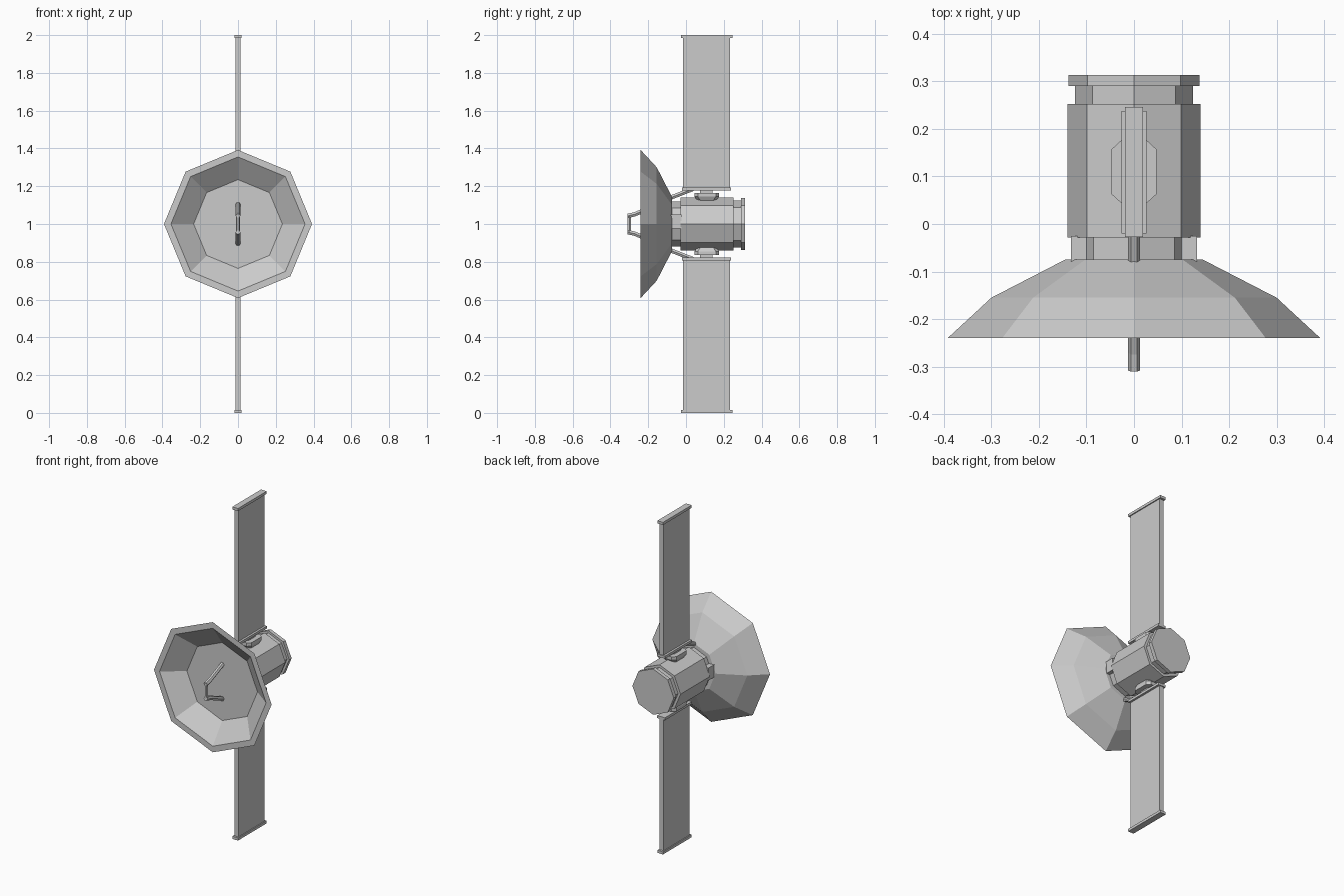
import bpy, bmesh, math
from mathutils import Vector

if "Cube" in bpy.data.objects:
    bpy.data.objects.remove(bpy.data.objects["Cube"])

CZ = 1.0  # height of the satellite's long axis


def finish(name, bm):
    bmesh.ops.recalc_face_normals(bm, faces=bm.faces)
    mesh = bpy.data.meshes.new(name)
    bm.to_mesh(mesh)
    bm.free()
    ob = bpy.data.objects.new(name, mesh)
    bpy.context.collection.objects.link(ob)
    return ob


def loft(name, rings):
    """Skin equal-length rings and cap both ends."""
    bm = bmesh.new()
    loops = [[bm.verts.new(p) for p in ring] for ring in rings]
    n = len(loops[0])
    for a, b in zip(loops, loops[1:]):
        for i in range(n):
            j = (i + 1) % n
            bm.faces.new((a[i], a[j], b[j], b[i]))
    bm.faces.new(loops[0])
    bm.faces.new(loops[-1])
    return finish(name, bm)


def lathe(name, profile, sides=8):
    """Octagonal solid about the y axis from (y, radius) points."""
    turn = 2 * math.pi / sides
    return loft(name, [[(r * math.cos(i * turn), y, CZ + r * math.sin(i * turn))
                        for i in range(sides)] for y, r in profile])


def box(name, lo, hi):
    (x0, y0, z0), (x1, y1, z1) = lo, hi
    return loft(name, [[(x0, y0, z), (x1, y0, z), (x1, y1, z), (x0, y1, z)]
                       for z in (z0, z1)])


def rod(name, a, b, r, sides=6):
    a, b = Vector(a), Vector(b)
    d = (b - a).normalized()
    u = Vector((1, 0, 0))
    v = d.cross(u)
    turn = 2 * math.pi / sides
    return loft(name, [[p + u * r * math.cos(i * turn) + v * r * math.sin(i * turn)
                        for i in range(sides)] for p in (a, b)])


def mirror_z(ob):
    """Copy a part to the underside of the long axis."""
    bm = bmesh.new()
    bm.from_mesh(ob.data)
    for v in bm.verts:
        v.co.z = 2 * CZ - v.co.z
    finish("lower_" + ob.name, bm)


# Dish with bevelled rim and flat floor
lathe("dish", [(-0.075, 0.145), (-0.155, 0.30), (-0.24, 0.392),
               (-0.24, 0.355), (-0.15, 0.235)])

# Body: front collar, main drum, rear groove and rear flange
lathe("body", [(-0.08, 0.12), (-0.028, 0.12), (-0.028, 0.14), (0.252, 0.14),
               (0.252, 0.124), (0.29, 0.124), (0.29, 0.138), (0.313, 0.138)])

# Collar blocks on both sides
for s, side in ((-1, "left"), (1, "right")):
    xs = sorted((s * 0.10, s * 0.133))
    box(side + "_collar_block", (xs[0], -0.08, 0.975), (xs[1], -0.025, 1.05))


# Octagonal panel mount outline
def mount_ring(z, hx, hy):
    cx, cy = hx * 0.57, hy * 0.72
    pts = [(hx, -cy), (hx, cy), (cx, hy), (-cx, hy),
           (-hx, cy), (-hx, -cy), (-cx, -hy), (cx, -hy)]
    return [(x, 0.11 + y, z) for x, y in pts]


# Parts shared by the upper and lower wing
upper = [
    loft("panel_mount", [mount_ring(1.115, 0.03, 0.04), mount_ring(1.145, 0.047, 0.066),
                         mount_ring(1.165, 0.047, 0.066)]),
    box("mount_neck", (-0.018, 0.075, 1.16), (0.018, 0.14, 1.185)),
    box("panel", (-0.013, -0.016, 1.185), (0.013, 0.233, 1.99)),
    box("panel_inner_cap", (-0.026, -0.02, 1.178), (0.026, 0.238, 1.193)),
    box("panel_outer_cap", (-0.019, -0.027, 1.984), (0.019, 0.246, 2.0)),
    rod("panel_brace", (0, -0.085, 1.138), (0, 0.035, 1.185), 0.013),
    rod("feed_arm", (0, -0.145, 1.105), (0, -0.27, 1.052), 0.013),
    rod("feed_arm_tip", (0, -0.265, 1.053), (0, -0.308, 1.043), 0.013),
]
for ob in upper:
    mirror_z(ob)

# Feed crossbar in front of the dish
rod("feed_bar", (0, -0.30, 0.953), (0, -0.30, 1.047), 0.010)
